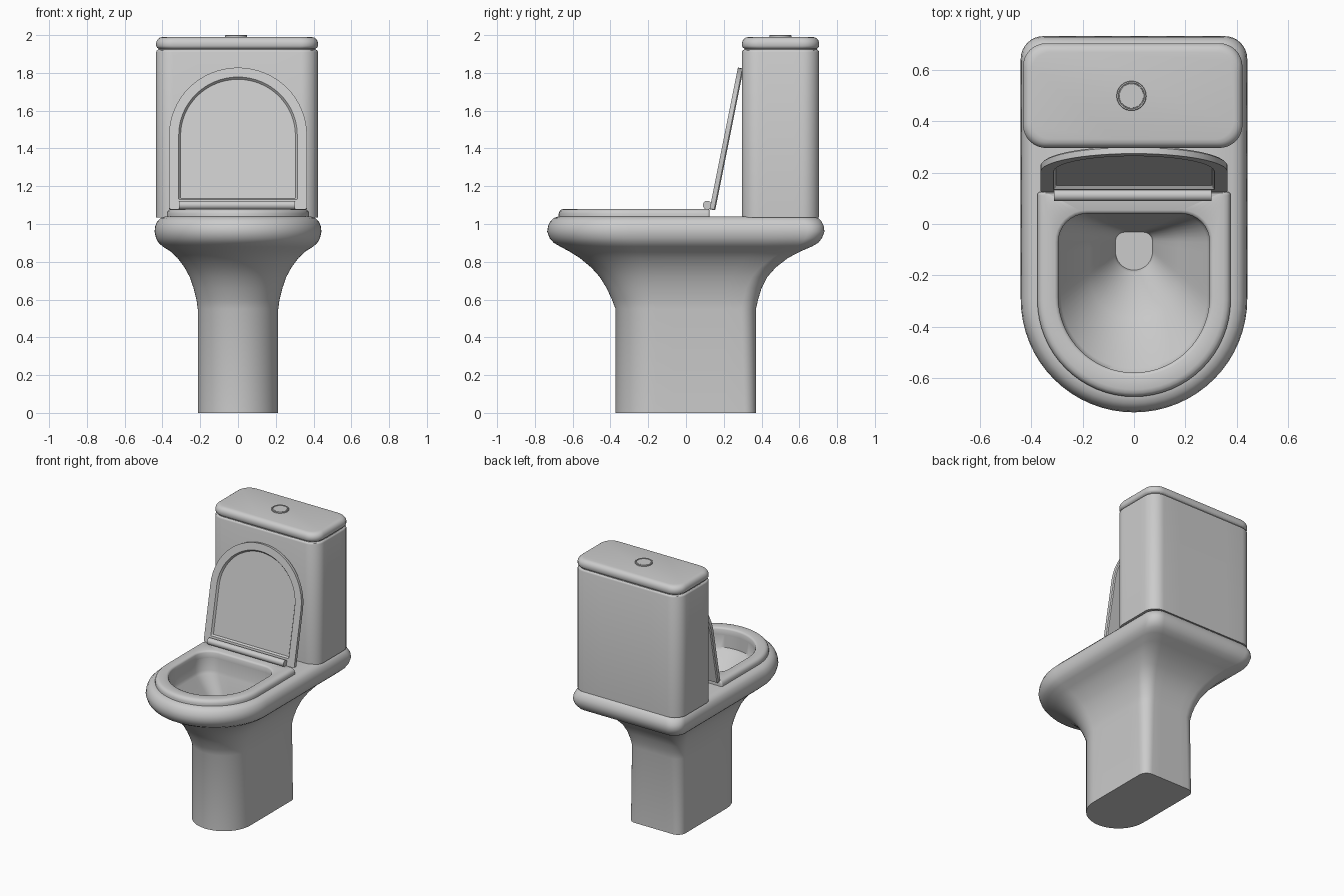
import bpy, bmesh
from math import pi, cos, sin, radians

if "Cube" in bpy.data.objects:
    bpy.data.objects.remove(bpy.data.objects["Cube"])


def outline(w, yf, yb, rf, rb):
    """Rounded outline: half width w, front yf, back yb, front and back corner radii."""
    pts = []
    corners = [(w - rb, yb - rb, rb, 0, 8), (-w + rb, yb - rb, rb, 90, 8),
               (-w + rf, yf + rf, rf, 180, 16), (w - rf, yf + rf, rf, 270, 16)]
    for i, (cx, cy, r, a0, n) in enumerate(corners):
        for k in range(n + 1):
            a = radians(a0 + 90 * k / n)
            pts.append((cx + r * cos(a), cy + r * sin(a)))
        # points along the straight run to the next corner
        nx, ny, nr, na, _ = corners[(i + 1) % 4]
        ex, ey = nx + nr * cos(radians(na)), ny + nr * sin(radians(na))
        sx, sy = pts[-1]
        for k in range(1, 5):
            pts.append((sx + (ex - sx) * k / 5, sy + (ey - sy) * k / 5))
    return pts


def loft(name, rings, loc=(0, 0, 0), rot=0, closed=False, angle=35):
    """Skin rings of (z, w, yf, yb, rf, rb); capped at the ends or closed into a loop."""
    bm = bmesh.new()
    loops = [[bm.verts.new((x, y, z)) for x, y in outline(*o)] for z, *o in rings]
    pairs = list(zip(loops, loops[1:]))
    if closed:
        pairs.append((loops[-1], loops[0]))
    else:
        bm.faces.new(loops[0])
        bm.faces.new(loops[-1])
    n = len(loops[0])
    for a, b in pairs:
        for i in range(n):
            j = (i + 1) % n
            bm.faces.new((a[i], a[j], b[j], b[i]))
    bmesh.ops.remove_doubles(bm, verts=bm.verts, dist=1e-5)
    bmesh.ops.recalc_face_normals(bm, faces=bm.faces)
    me = bpy.data.meshes.new(name)
    bm.to_mesh(me)
    bm.free()
    ob = bpy.data.objects.new(name, me)
    bpy.context.collection.objects.link(ob)
    ob.location, ob.rotation_euler = loc, (rot, 0, 0)
    bpy.ops.object.select_all(action='DESELECT')
    ob.select_set(True)
    bpy.context.view_layer.objects.active = ob
    bpy.ops.object.shade_smooth_by_angle(angle=radians(angle))
    return ob


# Pedestal, flared rim and bowl interior in one skin
profile = [(0, .213, -.373, .37), (.55, .213, -.373, .37), (.60, .22, -.392, .382),
           (.66, .235, -.42, .40), (.72, .256, -.457, .431), (.77, .283, -.502, .475),
           (.82, .32, -.562, .54), (.855, .358, -.618, .606), (.88, .398, -.665, .665),
           (.90, .42, -.70, .70), (.925, .434, -.722, .72), (.96, .442, -.735, .733),
           (.99, .438, -.73, .729), (1.015, .427, -.718, .717), (1.032, .41, -.70, .70),
           (1.04, .385, -.675, .675)]
rings = [(z, w, yf, yb, w, .06 + .03 * min(1, z)) for z, w, yf, yb in profile]
rings += [(1.04, .297, -.582, .042, .297, .11), (.94, .295, -.58, .04, .295, .11),
          (.92, .285, -.565, .034, .285, .105), (.76, .175, -.37, 0, .175, .07),
          (.60, .078, -.19, -.025, .078, .04), (.57, .072, -.18, -.032, .072, .035)]
loft("toilet_bowl", rings)

# Seat ring, rounded outside and inside
rings = []
for z, d in [(1.03, 0), (1.055, 0), (1.068, .005), (1.076, .014), (1.08, .028)]:
    rings.append((z, .377 - d, -.674 + d, .125 - d * .15, .377 - d, .012))
for z, d in [(1.08, .014), (1.076, .005), (1.068, 0), (1.03, 0)]:
    rings.append((z, .295 + d, -.58 - d, .04 + d, .295 + d, .11 + d))
loft("seat", rings, closed=True)

# Raised lid, modelled lying flat with the recess underneath, then tipped up
loft("lid", [(.03, .358, -.758, -.004, .358, .01), (.024, .365, -.765, 0, .365, .01),
             (0, .365, -.765, 0, .365, .01), (0, .314, -.714, -.052, .314, .004),
             (.014, .304, -.704, -.062, .304, .004)],
     loc=(0, .125, 1.078), rot=radians(-101.3), angle=30)

# Hinge bar
bpy.ops.mesh.primitive_cylinder_add(vertices=24, radius=.023, depth=.615,
                                    location=(-.005, .112, 1.1), rotation=(0, pi / 2, 0))
bpy.context.object.name = "hinge_bar"
bpy.ops.object.shade_smooth_by_angle(angle=radians(35))


# Cistern and its cover, both rounded boxes
def box_ring(z, d):
    return (z, .428 - d, .297 + d, .705 - d, .09 - d * .5, .09 - d * .5)


loft("cistern", [box_ring(z, d) for z, d in
                 [(1.035, 0), (1.91, 0), (1.918, .003), (1.923, .01)]], loc=(-.005, 0, 0))
loft("cistern_cover", [box_ring(z, d) for z, d in
                       [(1.915, .014), (1.928, .012), (1.934, .004), (1.942, 0), (1.96, 0),
                        (1.972, .004), (1.981, .011), (1.987, .02), (1.99, .034)]],
     loc=(-.005, 0, 0))

# Flush button with a shallow ring groove
loft("flush_button", [(z, r, -r, r, r, r) for z, r in
                      [(1.98, .058), (1.998, .058), (2.0, .056), (2.0, .051),
                       (1.994, .05), (1.994, .048), (1.998, .047)]], loc=(-.01, .5, 0))
